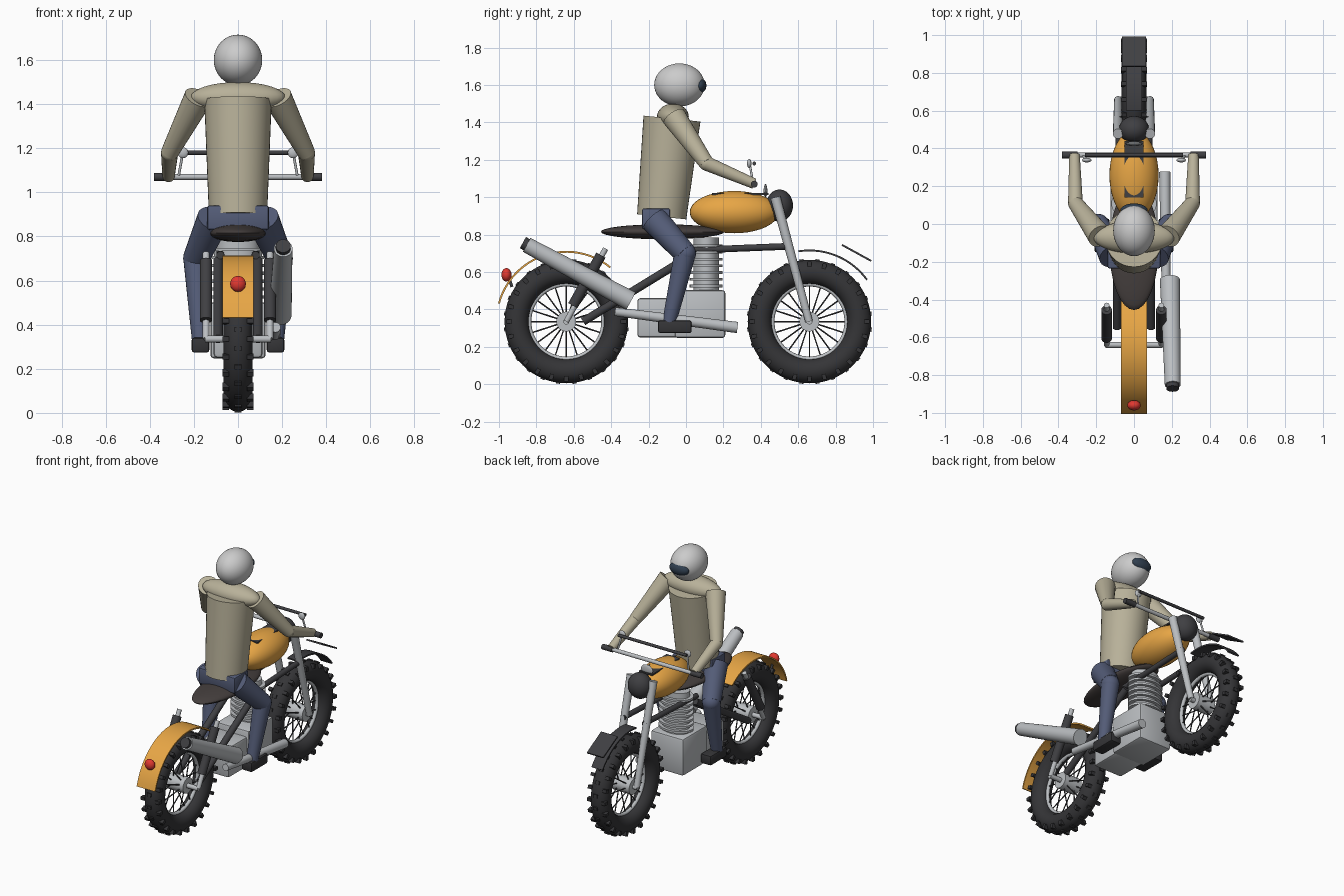
import bpy, bmesh, math
from mathutils import Vector, Matrix

if "Cube" in bpy.data.objects:
    bpy.data.objects.remove(bpy.data.objects["Cube"])


def material(name, rgb):
    m = bpy.data.materials.new(name)
    m.diffuse_color = (*rgb, 1)
    m.use_nodes = True
    m.node_tree.nodes["Principled BSDF"].inputs["Base Color"].default_value = m.diffuse_color
    return m


BLACK = material("rubber_black", (0.035, 0.035, 0.038))
DARK = material("dark_metal", (0.05, 0.05, 0.055))
SILVER = material("silver", (0.5, 0.52, 0.54))
ORANGE = material("orange_paint", (0.8, 0.38, 0.06))
RED = material("red_lens", (0.75, 0.04, 0.03))
BROWN = material("seat_leather", (0.06, 0.05, 0.048))
KHAKI = material("jacket", (0.48, 0.44, 0.32))
NAVY = material("trousers", (0.09, 0.11, 0.19))
WHITE = material("helmet_white", (0.8, 0.8, 0.8))
VISOR = material("visor_dark", (0.03, 0.05, 0.08))


def finish(name, bm, mat, smooth=True):
    bmesh.ops.recalc_face_normals(bm, faces=bm.faces)
    me = bpy.data.meshes.new(name)
    bm.to_mesh(me)
    bm.free()
    me.materials.append(mat)
    ob = bpy.data.objects.new(name, me)
    bpy.context.collection.objects.link(ob)
    if smooth:
        bpy.ops.object.select_all(action='DESELECT')
        bpy.context.view_layer.objects.active = ob
        ob.select_set(True)
        bpy.ops.object.shade_smooth_by_angle(angle=math.radians(40))
    return ob


def add_rod(bm, a, b, r1, r2=None, seg=20):
    a, b = Vector(a), Vector(b)
    d = b - a
    mtx = Matrix.Translation((a + b) / 2) @ d.to_track_quat('Z', 'Y').to_matrix().to_4x4()
    bmesh.ops.create_cone(bm, cap_ends=True, segments=seg, radius1=r1,
                          radius2=r1 if r2 is None else r2, depth=d.length, matrix=mtx)


def rod(name, a, b, r1, r2=None, mat=SILVER, seg=20):
    bm = bmesh.new()
    add_rod(bm, a, b, r1, r2, seg)
    return finish(name, bm, mat)


def ball(name, c, r, mat, seg=32):
    bm = bmesh.new()
    bmesh.ops.create_uvsphere(bm, u_segments=seg, v_segments=seg // 2, radius=1,
                              matrix=Matrix.Translation(c) @ Matrix.Diagonal((*r, 1)))
    return finish(name, bm, mat)


def box(name, c, size, mat, bevel=0.0, tilt=0.0):
    bm = bmesh.new()
    bmesh.ops.create_cube(bm, size=1, matrix=Matrix.Translation(c)
                          @ Matrix.Rotation(tilt, 4, 'X') @ Matrix.Diagonal((*size, 1)))
    if bevel:
        bmesh.ops.bevel(bm, geom=bm.edges[:], offset=bevel, segments=2, affect='EDGES', profile=0.5)
    return finish(name, bm, mat, bevel > 0)


def ring(name, y, z, major, minor, mat, seg=64, sides=16):
    bm = bmesh.new()
    loops = []
    for i in range(seg):
        t = 2 * math.pi * i / seg
        loop = []
        for j in range(sides):
            p = 2 * math.pi * j / sides
            r = major + minor * math.cos(p)
            loop.append(bm.verts.new((minor * math.sin(p), y + r * math.cos(t), z + r * math.sin(t))))
        loops.append(loop)
    for i in range(seg):
        for j in range(sides):
            a, b, k = loops[i], loops[(i + 1) % seg], (j + 1) % sides
            bm.faces.new((a[j], b[j], b[k], a[k]))
    return finish(name, bm, mat)


def fender(name, y, z, r, a0, a1, half, mat, steps=24, thick=0.01):
    bm = bmesh.new()
    prev = None
    for i in range(steps + 1):
        t = math.radians(a0 + (a1 - a0) * i / steps)
        row = [bm.verts.new((x, y + q * math.cos(t), z + q * math.sin(t)))
               for x, q in ((-half, r - thick), (half, r - thick), (half, r), (-half, r))]
        if prev:
            for j in range(4):
                bm.faces.new((prev[j], prev[(j + 1) % 4], row[(j + 1) % 4], row[j]))
        if i in (0, steps):
            bm.faces.new(row)
        prev = row
    return finish(name, bm, mat)


# Wheels: tyre, tread knobs, rim, spokes, hub
WZ = 0.335
for tag, wy in (("rear", -0.64), ("front", 0.66)):
    ring(tag + "_tyre", wy, WZ, 0.265, 0.065, BLACK)
    ring(tag + "_rim", wy, WZ, 0.2, 0.013, SILVER, sides=10)
    knobs, spokes = bmesh.new(), bmesh.new()
    for i in range(24):
        t = 2 * math.pi * i / 24
        for x, r in ((-0.055, 0.306), (0.055, 0.306), (0, 0.327)):
            turn = t + (math.pi / 24 if x == 0 else 0)
            bmesh.ops.create_cube(knobs, size=1, matrix=Matrix.Translation((0, wy, WZ))
                                  @ Matrix.Rotation(turn, 4, 'X') @ Matrix.Translation((x, 0, -r))
                                  @ Matrix.Diagonal((0.03, 0.022, 0.016 if x == 0 else 0.03, 1)))
    for i in range(20):
        t = 2 * math.pi * i / 20
        c, s = math.cos(t), math.sin(t)
        x = 0.035 if i % 2 else -0.035
        add_rod(spokes, (x, wy + 0.045 * c, WZ + 0.045 * s), (0, wy + 0.2 * c, WZ + 0.2 * s), 0.004, seg=6)
    finish(tag + "_tread_knobs", knobs, BLACK, False)
    finish(tag + "_spokes", spokes, DARK)
    rod(tag + "_hub", (-0.065, wy, WZ), (0.065, wy, WZ), 0.053, mat=SILVER, seg=28)
    w = 0.15 if tag == "rear" else 0.095
    rod(tag + "_axle", (-w, wy, WZ), (w, wy, WZ), 0.016)

# Fenders, front plate and tail light
fender("rear_fender", -0.64, WZ, 0.378, 51, 165, 0.07, ORANGE)
fender("front_fender", 0.66, WZ, 0.385, 36, 99, 0.042, DARK)
box("front_plate", (0, 0.912, 0.702), (0.125, 0.178, 0.01), DARK, tilt=-math.atan2(0.085, 0.155))
ball("tail_light", (0, -0.96, 0.585), (0.036, 0.027, 0.036), RED, 20)
rod("tail_light_bracket", (0, -0.95, 0.58), (0, -0.93, 0.52), 0.008, mat=DARK)

# Engine: crankcase, gearbox, finned cylinder
box("crankcase", (0, 0.075, 0.375), (0.25, 0.27, 0.255), SILVER, 0.015)
box("gearbox", (0, -0.13, 0.355), (0.22, 0.26, 0.21), SILVER, 0.015)
bm = bmesh.new()
for z, rx, ry, h in [(0.64, 0.095, 0.068, 0.29)] + [(0.525 + 0.036 * i, 0.12, 0.088, 0.014) for i in range(7)]:
    bmesh.ops.create_cone(bm, cap_ends=True, segments=36, radius1=1, radius2=1, depth=1,
                          matrix=Matrix.Translation((0, 0.108, z)) @ Matrix.Diagonal((rx, ry, h, 1)))
finish("finned_cylinder", bm, SILVER)

# Exhaust pipe and muffler
rod("exhaust_pipe", (0.163, 0.275, 0.303), (0.17, -0.38, 0.388), 0.03, 0.023)
rod("muffler", (0.19, -0.295, 0.445), (0.205, -0.852, 0.745), 0.053, 0.042, seg=28)
rod("muffler_tip", (0.205, -0.85, 0.745), (0.205, -0.872, 0.757), 0.034, mat=DARK)

# Bodywork: seat, tank with top strap, headlight, gauge
ball("seat", (0, -0.125, 0.815), (0.13, 0.33, 0.04), BROWN)
ball("fuel_tank", (0, 0.258, 0.92), (0.13, 0.238, 0.113), ORANGE, 40)
box("tank_strap", (0, 0.29, 1.016), (0.1, 0.3, 0.01), DARK)
ball("headlight", (0, 0.5, 0.955), (0.08, 0.072, 0.086), DARK)
ball("gauge", (0, 0.425, 1.035), (0.045, 0.01, 0.035), SILVER, 20)

# Handlebars
rod("handlebar", (-0.31, 0.365, 1.07), (0.31, 0.365, 1.07), 0.013)
rod("upper_bar", (-0.26, 0.365, 1.18), (0.26, 0.365, 1.18), 0.01, mat=DARK)

# Mirrored parts of bike and rider
for s, side in ((1, "right"), (-1, "left")):
    def both(part, a, b, r1, r2, mat):
        rod(f"{side}_{part}", (s * a[0], *a[1:]), (s * b[0], *b[1:]), r1, r2, mat, 24)

    def knob(part, c, r, mat):
        ball(f"{side}_{part}", (s * c[0], *c[1:]), r, mat, 20)

    # Frame, suspension, controls
    both("fork", (0.085, 0.478, 1.0), (0.085, 0.658, 0.335), 0.027, 0.02, SILVER)
    both("swingarm", (0.09, -0.55, 0.335), (0.09, 0.03, 0.69), 0.022, 0.022, DARK)
    both("frame_rail", (0.08, 0.0, 0.715), (0.08, 0.57, 0.738), 0.018, 0.018, DARK)
    both("shock_rod", (0.145, -0.64, WZ), (0.145, -0.43, 0.725), 0.015, 0.015, SILVER)
    both("shock_body", (0.145, -0.605, 0.42), (0.145, -0.455, 0.69), 0.028, 0.028, DARK)
    both("grip", (0.3, 0.365, 1.07), (0.38, 0.365, 1.07), 0.018, 0.018, DARK)
    both("mirror_stem", (0.27, 0.36, 1.07), (0.25, 0.34, 1.18), 0.006, 0.006, SILVER)
    knob("mirror", (0.25, 0.338, 1.18), (0.025, 0.012, 0.025), SILVER)
    # Arms
    both("upper_arm", (0.18, -0.065, 1.43), (0.31, 0.11, 1.18), 0.065, 0.04, KHAKI)
    both("forearm", (0.31, 0.11, 1.18), (0.315, 0.365, 1.072), 0.039, 0.028, KHAKI)
    knob("elbow", (0.31, 0.11, 1.18), (0.039, 0.039, 0.039), KHAKI)
    # Legs
    both("thigh", (0.11, -0.17, 0.88), (0.19, -0.005, 0.7), 0.076, 0.06, NAVY)
    both("shin", (0.19, -0.005, 0.7), (0.172, -0.09, 0.33), 0.058, 0.037, NAVY)
    knob("knee", (0.19, -0.005, 0.7), (0.059, 0.059, 0.059), NAVY)
    box(side + "_boot", (s * 0.17, -0.06, 0.307), (0.08, 0.18, 0.068), BLACK, 0.012)

# Rider: hips, torso, shoulders, helmet
box("hips", (0, -0.16, 0.885), (0.28, 0.15, 0.11), NAVY, 0.01)
rod("torso", (0, -0.13, 0.895), (0, -0.075, 1.42), 0.132, 0.153, KHAKI, 40)
ball("shoulders", (0, -0.07, 1.43), (0.215, 0.085, 0.07), KHAKI)
ball("helmet", (0, -0.035, 1.6), (0.11, 0.135, 0.115), WHITE, 40)
ball("visor", (0, 0.073, 1.597), (0.072, 0.036, 0.042), VISOR)
